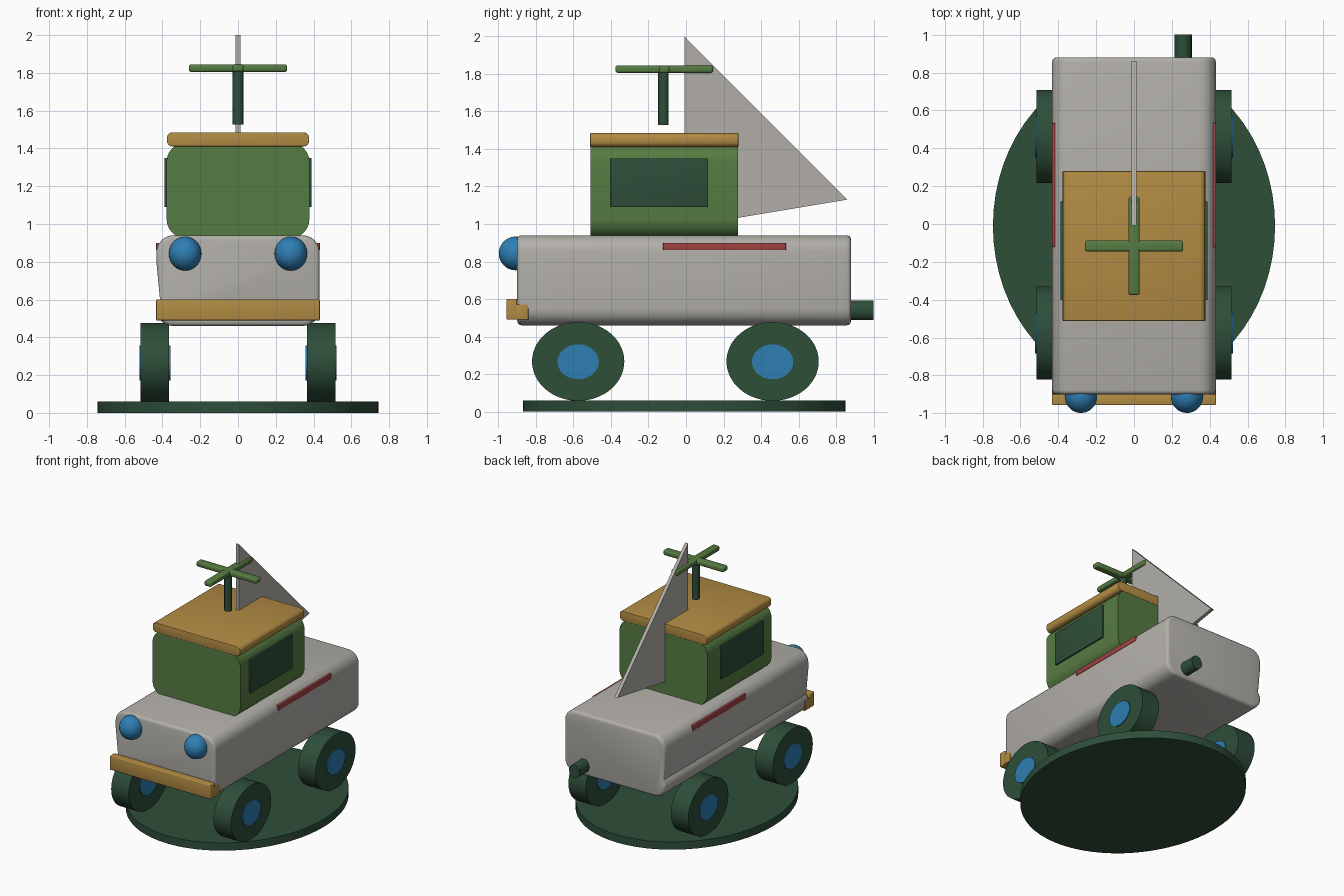
import bpy, bmesh, math
from mathutils import Matrix

if "Cube" in bpy.data.objects:
    bpy.data.objects.remove(bpy.data.objects["Cube"])


def material(name, r, g, b):
    lin = [((c / 255 + 0.055) / 1.055) ** 2.4 for c in (r, g, b)]
    m = bpy.data.materials.new(name)
    m.diffuse_color = (*lin, 1)
    m.use_nodes = True
    m.node_tree.nodes["Principled BSDF"].inputs["Base Color"].default_value = m.diffuse_color
    return m


GREY = material("warm_grey", 178, 175, 169)
GREEN = material("leaf_green", 86, 124, 66)
DARK = material("dark_green", 46, 78, 57)
GOLD = material("mustard", 178, 139, 67)
BLUE = material("blue", 46, 127, 180)
RED = material("red", 160, 66, 66)


def finish(name, bm, mat, smooth=True):
    bmesh.ops.recalc_face_normals(bm, faces=bm.faces)
    mesh = bpy.data.meshes.new(name)
    bm.to_mesh(mesh)
    bm.free()
    ob = bpy.data.objects.new(name, mesh)
    bpy.context.collection.objects.link(ob)
    mesh.materials.append(mat)
    if smooth:
        bpy.ops.object.select_all(action='DESELECT')
        ob.select_set(True)
        bpy.context.view_layer.objects.active = ob
        bpy.ops.object.shade_smooth_by_angle(angle=math.radians(32))
    return ob


def box(name, lo, hi, mat, bevel=0.0):
    bm = bmesh.new()
    size = [b - a for a, b in zip(lo, hi)]
    mid = [(a + b) / 2 for a, b in zip(lo, hi)]
    bmesh.ops.create_cube(bm, size=1, matrix=Matrix.Translation(mid) @ Matrix.Diagonal((*size, 1)))
    if bevel:
        bmesh.ops.bevel(bm, geom=bm.edges[:], offset=bevel, segments=3, profile=0.5, affect='EDGES')
    return finish(name, bm, mat)


def cylinder(name, centre, radii, depth, axis, mat, bevel=0.0):
    """Elliptical cylinder; radii are the two cross-section radii."""
    rot = {'X': Matrix.Rotation(math.pi / 2, 4, 'Y'),
           'Y': Matrix.Rotation(math.pi / 2, 4, 'X'),
           'Z': Matrix.Identity(4)}[axis]
    bm = bmesh.new()
    bmesh.ops.create_cone(bm, cap_ends=True, segments=64, radius1=1, radius2=1, depth=1,
                          matrix=Matrix.Translation(centre) @ rot @ Matrix.Diagonal((*radii, depth, 1)))
    return finish(name, bm, mat)


def rounded(w, z0, z1, r, n=6):
    """Rounded rectangle in x-z, counter-clockwise from the right bottom corner."""
    pts = []
    for cx, cz, a0 in ((w - r, z0 + r, -90), (w - r, z1 - r, 0), (r - w, z1 - r, 90), (r - w, z0 + r, 180)):
        for i in range(n + 1):
            a = math.radians(a0 + 90 * i / n)
            pts.append((cx + r * math.cos(a), cz + r * math.sin(a)))
    return pts


def prism(name, pts, y0, y1, mat, bevel=0.0):
    bm = bmesh.new()
    a = [bm.verts.new((x, y0, z)) for x, z in pts]
    b = [bm.verts.new((x, y1, z)) for x, z in pts]
    caps = [bm.faces.new(a), bm.faces.new(b[::-1])]
    for i in range(len(pts)):
        j = (i + 1) % len(pts)
        bm.faces.new((a[i], b[i], b[j], a[j]))
    bmesh.ops.recalc_face_normals(bm, faces=bm.faces)
    if bevel:
        bmesh.ops.bevel(bm, geom=[e for f in caps for e in f.edges], offset=bevel,
                        segments=3, profile=0.5, affect='EDGES')
    return finish(name, bm, mat)


# Oval base plate
cylinder("base_plate", (0, -0.01, 0.03), (0.745, 0.86), 0.06, 'Z', DARK)

# Body, with a shallow crease low along its left side
profile = rounded(0.432, 0.46, 0.94, 0.09)
profile[21:21] = [(-0.432, 0.80), (-0.413, 0.60), (-0.43, 0.575)]
prism("body", profile, -0.90, 0.88, GREY, 0.022)

# Cab and roof
prism("cab", rounded(0.378, 0.925, 1.43, 0.10), -0.51, 0.277, GREEN)
prism("roof", rounded(0.376, 1.411, 1.485, 0.028, 4), -0.512, 0.279, GOLD, 0.004)

# Bumper, tail pipe
box("bumper", (-0.433, -0.957, 0.49), (0.433, -0.90, 0.60), GOLD, 0.006)
box("bumper_return", (-0.433, -0.91, 0.49), (0.433, -0.84, 0.572), GOLD, 0.004)
cylinder("tail_pipe", (0.26, 0.92, 0.54), (0.045, 0.052), 0.16, 'Y', DARK)

# Paired parts on both sides
for s, side in ((-1, "left"), (1, "right")):
    def span(a, b):
        return min(s * a, s * b), max(s * a, s * b)

    x0, x1 = span(0.35, 0.389)
    box(side + "_window", (x0, -0.402, 1.09), (x1, 0.118, 1.35), DARK, 0.003)
    x0, x1 = span(0.38, 0.434)
    box(side + "_stripe", (x0, -0.122, 0.86), (x1, 0.533, 0.90), RED, 0.004)
    for y, end in ((-0.575, "front"), (0.462, "rear")):
        cylinder(f"{end}_{side}_wheel", (s * 0.44, y, 0.267), (0.21, 0.246), 0.15, 'X', DARK)
        cylinder(f"{end}_{side}_hub", (s * 0.44, y, 0.265), (0.093, 0.11), 0.164, 'X', BLUE)
    # Round headlight
    bm = bmesh.new()
    bmesh.ops.create_uvsphere(bm, u_segments=32, v_segments=20, radius=1,
                              matrix=Matrix.Translation((s * 0.28, -0.908, 0.843)) @ Matrix.Diagonal((0.086, 0.09, 0.09, 1)))
    finish(side + "_headlight", bm, BLUE)

# Rotor mast and crossed blades
cylinder("rotor_mast", (0, -0.12, 1.67), (0.028, 0.028), 0.285, 'Z', DARK)
box("rotor_blade_across", (-0.26, -0.145, 1.805), (0.26, -0.087, 1.845), GREEN, 0.012)
box("rotor_blade_along", (-0.029, -0.376, 1.806), (0.029, 0.144, 1.846), GREEN, 0.012)

# Triangular sail
bm = bmesh.new()
corners = ((-0.008, 2.0), (-0.008, 0.985), (0.86, 1.13))
left = [bm.verts.new((-0.013, y, z)) for y, z in corners]
right = [bm.verts.new((0.013, y, z)) for y, z in corners]
bm.faces.new(left)
bm.faces.new(right[::-1])
for i in range(3):
    j = (i + 1) % 3
    bm.faces.new((left[i], right[i], right[j], left[j]))
finish("sail", bm, GREY, smooth=False)
